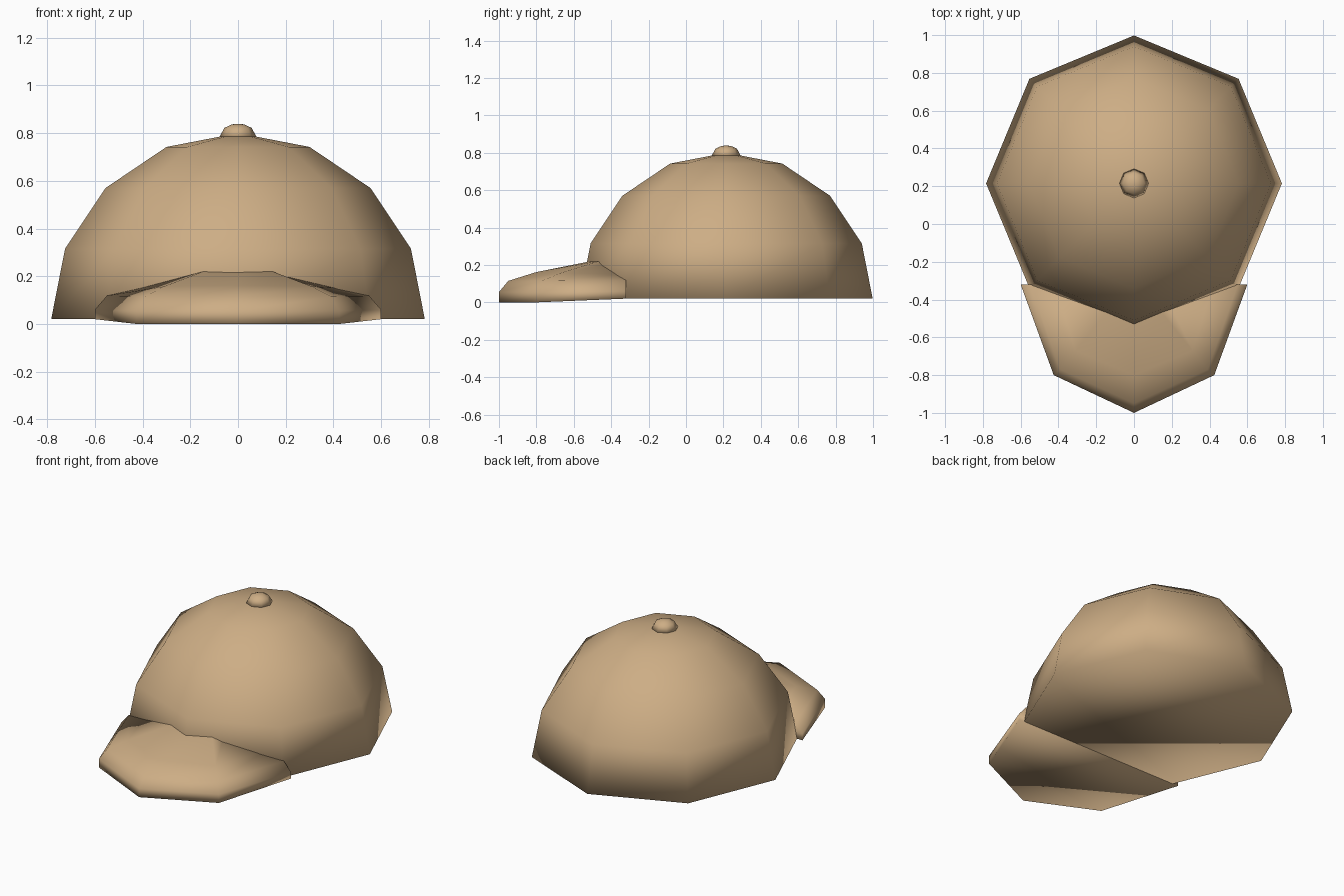
import bpy
import bmesh
import math

if "Cube" in bpy.data.objects:
    bpy.data.objects.remove(bpy.data.objects["Cube"])

CENTRE_Y = 0.215
SIDES = 8

tan = bpy.data.materials.new("tan_cloth")
tan.use_nodes = True
colour = (0.61, 0.42, 0.235, 1.0)
tan.diffuse_color = colour
shader = next(n for n in tan.node_tree.nodes if n.type == 'BSDF_PRINCIPLED')
shader.inputs["Base Color"].default_value = colour
shader.inputs["Roughness"].default_value = 0.9


def finish(name, bm):
    """Turn a bmesh into a smooth shaded tan object."""
    bmesh.ops.recalc_face_normals(bm, faces=bm.faces)
    mesh = bpy.data.meshes.new(name)
    bm.to_mesh(mesh)
    bm.free()
    mesh.materials.append(tan)
    for poly in mesh.polygons:
        poly.use_smooth = True
    obj = bpy.data.objects.new(name, mesh)
    bpy.context.collection.objects.link(obj)
    return obj


def dome(name, profile, apex_z):
    """Eight sided dome from (radius, height) rings, closed below."""
    bm = bmesh.new()
    rings = []
    for radius, z in profile:
        angles = [2 * math.pi * i / SIDES for i in range(SIDES)]
        rings.append([bm.verts.new((radius * math.cos(a),
                                    CENTRE_Y + radius * math.sin(a), z))
                      for a in angles])
    for low, high in zip(rings, rings[1:]):
        for i in range(SIDES):
            j = (i + 1) % SIDES
            bm.faces.new((low[i], low[j], high[j], high[i]))
    apex = bm.verts.new((0, CENTRE_Y, apex_z))
    for i in range(SIDES):
        bm.faces.new((rings[-1][i], rings[-1][(i + 1) % SIDES], apex))
    bm.faces.new(rings[0][::-1])
    return finish(name, bm)


# Crown and the button on top
dome("crown", [(0.783, 0.02), (0.725, 0.315), (0.555, 0.57), (0.3, 0.742)], 0.8)
dome("top_button", [(0.08, 0.78), (0.057, 0.822), (0.024, 0.837)], 0.838)

# Brim: half rings from the tip round to the back corner, mirrored in x
half_rings = [
    [(0, -1, 0), (0.425, -0.8, 0), (0.6, -0.32, 0.02)],
    [(0, -1, 0.055), (0.425, -0.8, 0.055), (0.6, -0.32, 0.06)],
    [(0, -0.95, 0.115), (0.39, -0.77, 0.115), (0.55, -0.32, 0.118)],
    [(0, -0.8, 0.162), (0.31, -0.67, 0.157), (0.42, -0.32, 0.15)],
    [(0, -0.5, 0.222), (0.14, -0.46, 0.222), (0.14, -0.32, 0.222)],
]
bm = bmesh.new()
rings = []
for half in half_rings:
    mirrored = [(-x, y, z) for x, y, z in half[:0:-1]]
    rings.append([bm.verts.new(p) for p in mirrored + half])
for low, high in zip(rings, rings[1:]):
    for i in range(len(low) - 1):
        bm.faces.new((low[i], low[i + 1], high[i + 1], high[i]))
    bm.faces.new((low[-1], low[0], high[0], high[-1]))
bm.faces.new(rings[0][::-1])
bm.faces.new(rings[-1])
finish("brim", bm)
